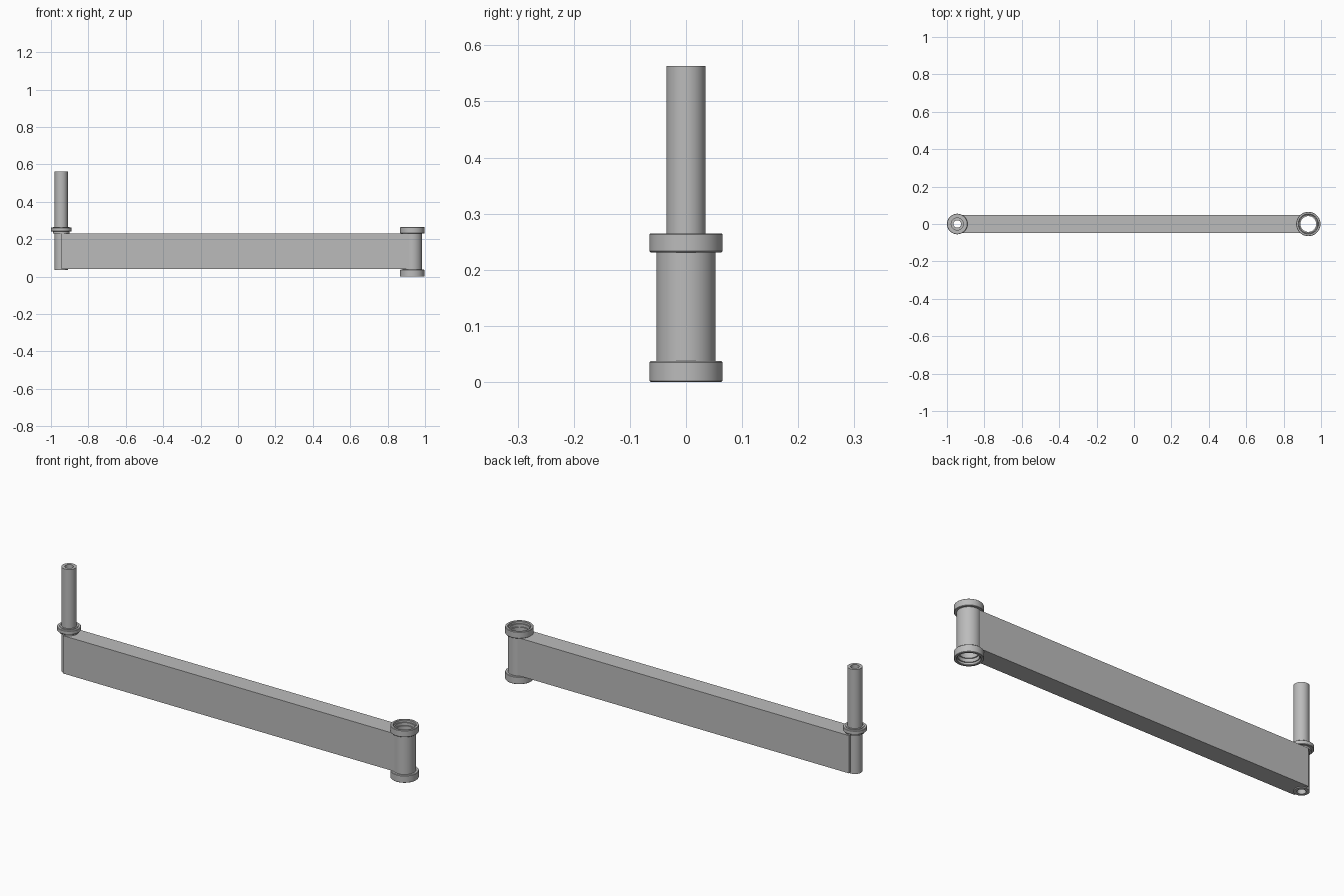
import bpy
import bmesh
from math import sin, cos, pi, radians, asin

cube = bpy.data.objects.get("Cube")
if cube:
    bpy.data.objects.remove(cube, do_unlink=True)

grey = bpy.data.materials.new("plain grey metal")
grey.use_nodes = True
GREY = (0.5, 0.5, 0.5, 1)
grey.diffuse_color = GREY
grey.node_tree.nodes["Principled BSDF"].inputs["Base Color"].default_value = GREY

POST_X, PIVOT_X = -0.945, 0.932
BOTTOM, TOP = 0.037, 0.231
SEGMENTS = 64


def finish(name, bm):
    bmesh.ops.recalc_face_normals(bm, faces=bm.faces)
    mesh = bpy.data.meshes.new(name)
    bm.to_mesh(mesh)
    bm.free()
    mesh.materials.append(grey)
    obj = bpy.data.objects.new(name, mesh)
    bpy.context.collection.objects.link(obj)
    bpy.ops.object.select_all(action='DESELECT')
    obj.select_set(True)
    bpy.context.view_layer.objects.active = obj
    bpy.ops.object.shade_smooth_by_angle(angle=radians(30))
    return obj


def lathe(name, x, profile):
    """Revolve a closed (radius, height) outline around an upright axis at x."""
    bm = bmesh.new()
    rings = []
    for i in range(SEGMENTS):
        a = 2 * pi * i / SEGMENTS
        rings.append([bm.verts.new((x + r * cos(a), r * sin(a), z)) for r, z in profile])
    count = len(profile)
    for i, ring in enumerate(rings):
        after = rings[(i + 1) % SEGMENTS]
        for j in range(count):
            k = (j + 1) % count
            bm.faces.new((ring[j], after[j], after[k], ring[k]))
    return finish(name, bm)


def arc(x, radius, start, end, steps=20):
    angles = [start + (end - start) * i / steps for i in range(steps + 1)]
    return [(x + radius * cos(a), radius * sin(a)) for a in angles]


# Beam: straight bar, both ends scooped to fit against the tubes
HALF = 0.048
socket = 0.034
pivot_seat = 0.050
spread = asin(HALF / pivot_seat)
outline = [(POST_X, -HALF)]
outline += arc(PIVOT_X, pivot_seat, pi + spread, pi - spread)
outline += [(POST_X, HALF)]
outline += arc(POST_X, socket, pi / 2, -pi / 2)
bm = bmesh.new()
base = bm.faces.new([bm.verts.new((x, y, BOTTOM + 0.003)) for x, y in outline])
extruded = bmesh.ops.extrude_face_region(bm, geom=[base])["geom"]
bmesh.ops.translate(bm, vec=(0, 0, TOP - BOTTOM - 0.003),
                    verts=[v for v in extruded if isinstance(v, bmesh.types.BMVert)])
bmesh.ops.triangulate(bm, faces=[f for f in bm.faces if len(f.verts) > 4])
finish("beam", bm)

# Post: long hollow tube through the outer end of the beam
lathe("post", POST_X, [(0.020, 0.035), (0.035, 0.035), (0.035, 0.563), (0.020, 0.563)])

# Collar: stepped washer resting on the beam
lathe("post_collar", POST_X, [(0.034, TOP), (0.043, TOP), (0.043, 0.242), (0.053, 0.242),
                              (0.055, 0.244), (0.055, 0.260), (0.053, 0.262), (0.043, 0.262),
                              (0.043, 0.265), (0.034, 0.265)])

# Pivot: hollow sleeve with a bearing cup at each end
lathe("pivot_sleeve", PIVOT_X, [(0.042, BOTTOM - 0.008), (0.053, BOTTOM - 0.008),
                                (0.053, TOP + 0.008), (0.042, TOP + 0.008)])


def bearing_cup(name, inner, outer):
    """Cup profile from its face on the sleeve to its open rim."""
    d = 1 if outer > inner else -1
    lathe(name, PIVOT_X, [(0.052, inner), (0.063, inner), (0.065, inner + d * 0.002),
                          (0.065, outer - d * 0.002), (0.063, outer), (0.054, outer),
                          (0.052, outer - d * 0.002), (0.052, outer - d * 0.012),
                          (0.047, outer - d * 0.012), (0.047, inner + d * 0.008),
                          (0.052, inner + d * 0.008)])


bearing_cup("upper_bearing_cup", TOP, 0.265)
bearing_cup("lower_bearing_cup", BOTTOM, 0.0)
